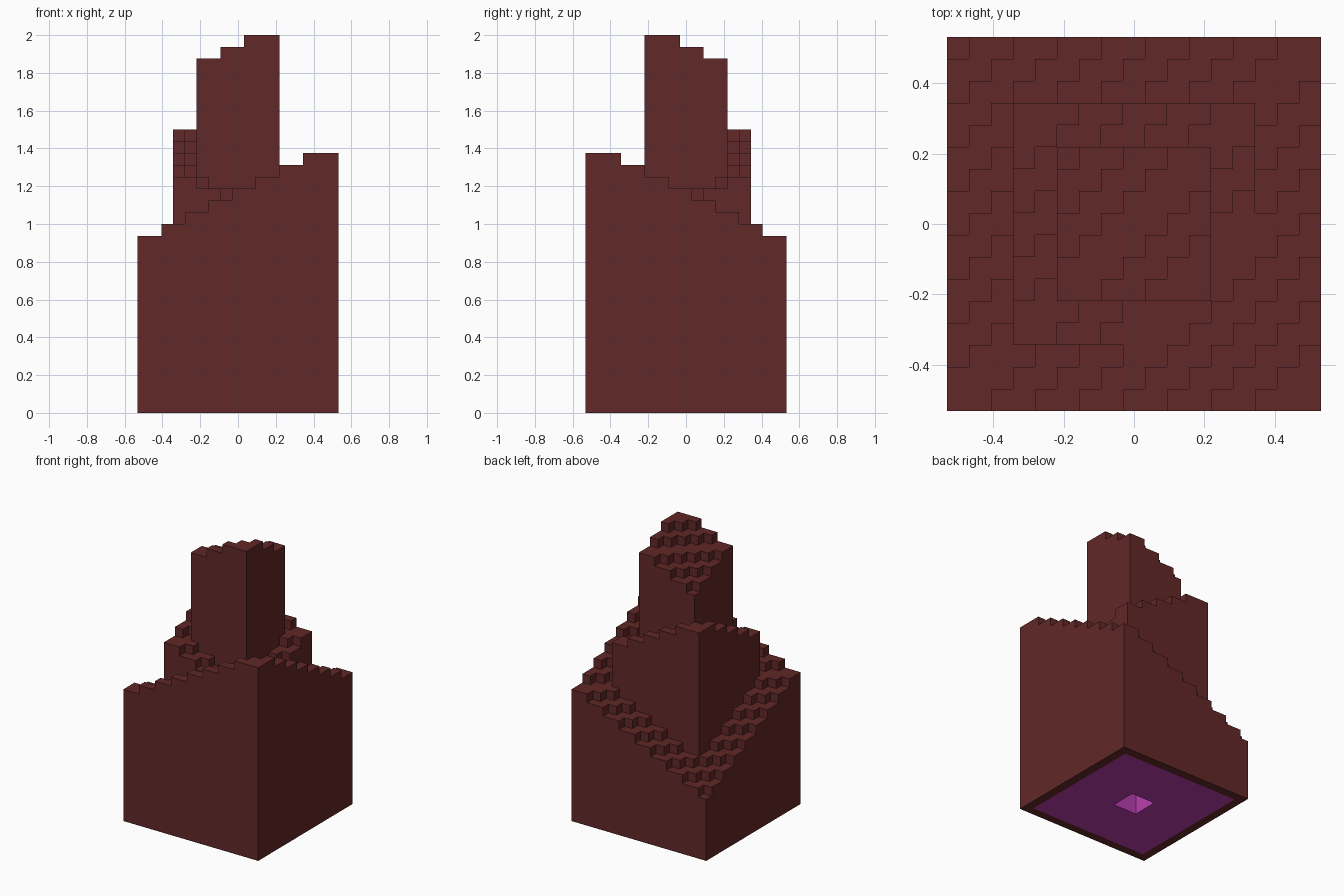
import bpy
import bmesh
from mathutils import Vector

default_cube = bpy.data.objects.get("Cube")
if default_cube:
    bpy.data.objects.remove(default_cube, do_unlink=True)

UNIT = 1 / 16          # edge of one block
SIDES = ((1, 0), (-1, 0), (0, 1), (0, -1))


def make_material(name, rgb):
    linear = [((c / 255 + 0.055) / 1.055) ** 2.4 for c in rgb] + [1.0]
    mat = bpy.data.materials.new(name)
    mat.use_nodes = True
    mat.diffuse_color = linear
    bsdf = next(n for n in mat.node_tree.nodes if n.type == 'BSDF_PRINCIPLED')
    bsdf.inputs["Base Color"].default_value = linear
    return mat


brown = make_material("dark red brown", (98, 40, 40))
purple = make_material("magenta purple", (184, 62, 174))

# Tiers: name, half width, height at the centre, slope direction, most rise
TIERS = (
    ("outer_tower", 8, 15, 1, 7),
    ("middle_tower", 5, 20, -1, 4),
    ("inner_tower", 3, 30, 1, 2),
)


def column(i, j):
    """Height and tier of the tallest column in a cell."""
    best = (0, None)
    for name, half, base, slope, rise in TIERS:
        if max(abs(i), abs(j)) <= half:
            step = int(slope * (i - j) / 2)
            best = max(best, (base + min(step, rise), name), key=lambda b: b[0])
    return best


def cap(bm, i, j, z, up=True):
    corners = [(-.5, -.5), (.5, -.5), (.5, .5), (-.5, .5)]
    if not up:
        corners.reverse()
    bm.faces.new([bm.verts.new(Vector((i + a, j + b, z)) * UNIT) for a, b in corners])


def wall(bm, i, j, side, low, high, outward=True):
    dx, dy = side
    mid = Vector((i + dx / 2, j + dy / 2, 0))
    along = Vector((-dy, dx, 0)) / 2 * (1 if outward else -1)
    points = [mid - along, mid + along, mid + along, mid - along]
    levels = (low, low, high, high)
    bm.faces.new([bm.verts.new((p + Vector((0, 0, z))) * UNIT)
                  for p, z in zip(points, levels)])


def finish(bm, name, mat):
    bmesh.ops.remove_doubles(bm, verts=bm.verts, dist=UNIT / 100)
    mesh = bpy.data.meshes.new(name)
    bm.to_mesh(mesh)
    bm.free()
    mesh.materials.append(mat)
    bpy.context.collection.objects.link(bpy.data.objects.new(name, mesh))


CELLS = [(i, j) for i in range(-8, 9) for j in range(-8, 9)]

# Stepped towers, each cut by a diagonal stair
for tier in TIERS:
    bm = bmesh.new()
    for i, j in CELLS:
        height, owner = column(i, j)
        if owner != tier[0]:
            continue
        cap(bm, i, j, height)
        for side in SIDES:
            below = column(i + side[0], j + side[1])[0]
            if below < height:
                wall(bm, i, j, side, below, height)
    finish(bm, tier[0], brown)

# Underside: brown rim, purple core with a square shaft
SHAFT_HALF, SHAFT_DEPTH = 1, 4
rim, core = bmesh.new(), bmesh.new()
for i, j in CELLS:
    ring = max(abs(i), abs(j))
    in_shaft = ring <= SHAFT_HALF
    cap(rim if ring == 8 else core, i, j, SHAFT_DEPTH if in_shaft else 0, up=False)
    for dx, dy in SIDES:
        if in_shaft and max(abs(i + dx), abs(j + dy)) > SHAFT_HALF:
            wall(core, i, j, (dx, dy), 0, SHAFT_DEPTH, outward=False)
finish(rim, "underside_rim", brown)
finish(core, "underside_core", purple)
